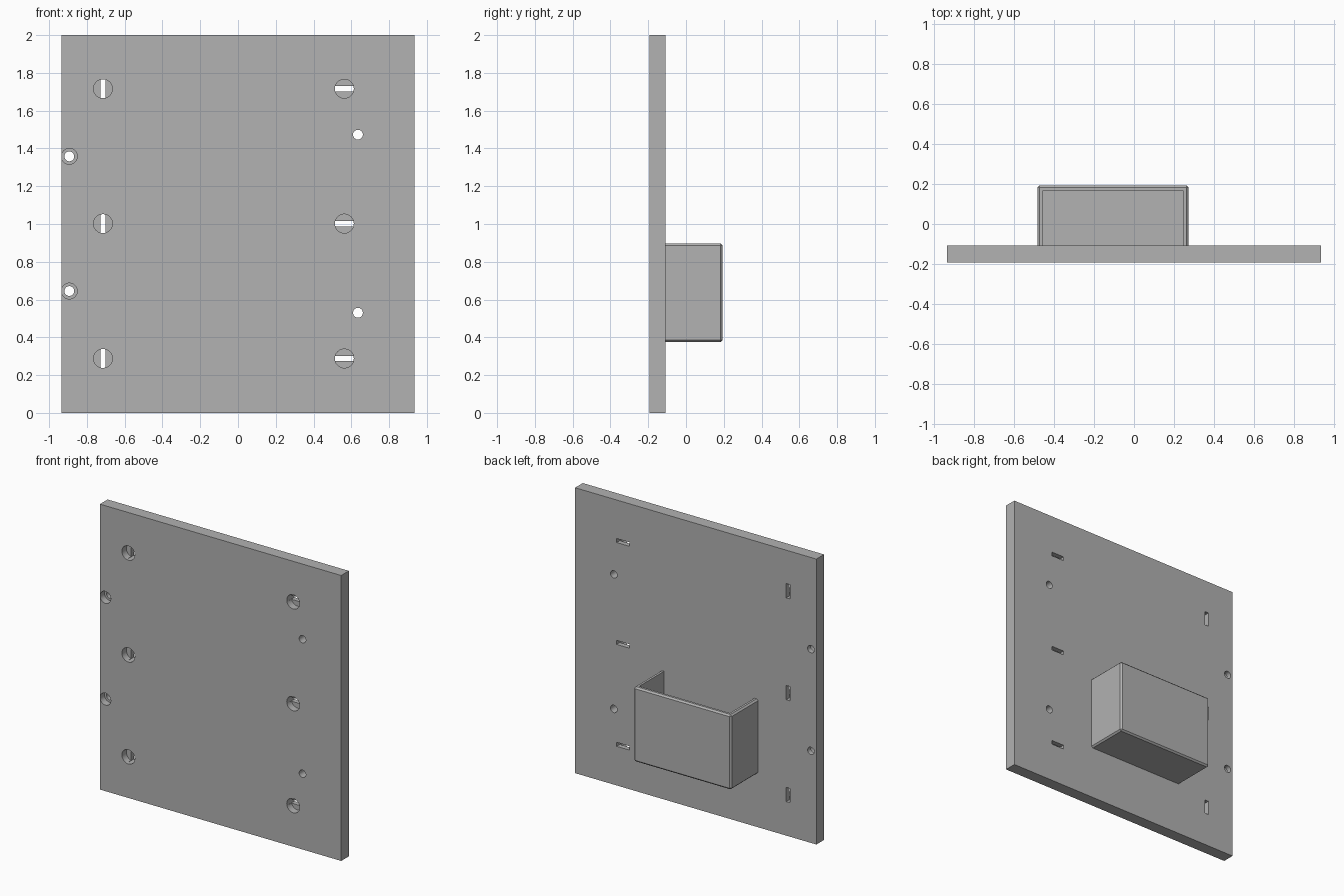
import bpy, bmesh, math
from mathutils import Matrix, Vector

if "Cube" in bpy.data.objects:
    bpy.data.objects.remove(bpy.data.objects["Cube"])

grey = bpy.data.materials.new("plain grey")
grey.use_nodes = True
colour = (0.445, 0.445, 0.445, 1)
grey.diffuse_color = colour
grey.node_tree.nodes["Principled BSDF"].inputs["Base Color"].default_value = colour

FRONT, BACK = -0.193, -0.108   # plate faces
BORE = 0.05                    # recess depth


def finish(name, bm):
    mesh = bpy.data.meshes.new(name)
    bm.to_mesh(mesh)
    bm.free()
    mesh.materials.append(grey)
    obj = bpy.data.objects.new(name, mesh)
    bpy.context.collection.objects.link(obj)
    return obj


def box(name, lo, hi, bevel=0):
    lo, hi = Vector(lo), Vector(hi)
    bm = bmesh.new()
    bmesh.ops.create_cube(bm, size=1, matrix=Matrix.Translation((lo + hi) / 2)
                          @ Matrix.Diagonal((*(hi - lo), 1)))
    if bevel:
        # chamfer every edge except those lying against the plate
        edges = [e for e in bm.edges if any(v.co.y > lo.y + 0.01 for v in e.verts)]
        bmesh.ops.bevel(bm, geom=edges, offset=bevel, segments=1, affect='EDGES')
    return finish(name, bm)


def cylinder(name, x, z, radius, y0, y1):
    bm = bmesh.new()
    bmesh.ops.create_cone(bm, cap_ends=True, segments=48, radius1=radius, radius2=radius,
                          depth=y1 - y0, matrix=Matrix.Translation((x, (y0 + y1) / 2, z))
                          @ Matrix.Rotation(math.pi / 2, 4, 'X'))
    return finish(name, bm)


def cut(target, cutter):
    cutter.hide_render = True
    mod = target.modifiers.new("cut", 'BOOLEAN')
    mod.operation, mod.solver, mod.object = 'DIFFERENCE', 'EXACT', cutter
    bpy.context.view_layer.objects.active = target
    bpy.ops.object.modifier_apply(modifier=mod.name)
    bpy.data.objects.remove(cutter)


def recess(x, z, radius):
    cut(plate, cylinder("recess_cutter", x, z, radius, FRONT - 0.05, FRONT + BORE))


def through_hole(x, z):
    cut(plate, cylinder("hole_cutter", x, z, 0.026, FRONT - 0.05, BACK + 0.05))


# Mounting plate
plate = box("mounting_plate", (-0.935, FRONT, 0), (0.935, BACK, 2))

# Round recesses with slots: upright on the right side, level on the left
for x, w, h in ((-0.715, 0.014, 0.05), (0.563, 0.05, 0.014)):
    for z in (0.288, 1.002, 1.716):
        recess(x, z, 0.05)
        cut(plate, box("slot_cutter", (x - w, FRONT + 0.02, z - h),
                       (x + w, BACK + 0.05, z + h)))

# Stepped screw holes near the edge
for z in (0.645, 1.358):
    recess(-0.893, z, 0.042)
    through_hole(-0.893, z)

# Plain holes
for z in (0.53, 1.473):
    through_hole(0.635, z)

# Open-topped tray on the back
tray = box("tray", (-0.483, BACK, 0.374), (0.273, 0.193, 0.898), bevel=0.011)
cut(tray, box("tray_cutter", (-0.456, BACK - 0.05, 0.401), (0.246, 0.166, 1)))

# Smooth round holes, sharp edges elsewhere
bpy.ops.object.select_all(action='DESELECT')
plate.select_set(True)
bpy.context.view_layer.objects.active = plate
bpy.ops.object.shade_smooth_by_angle(angle=math.radians(30))
